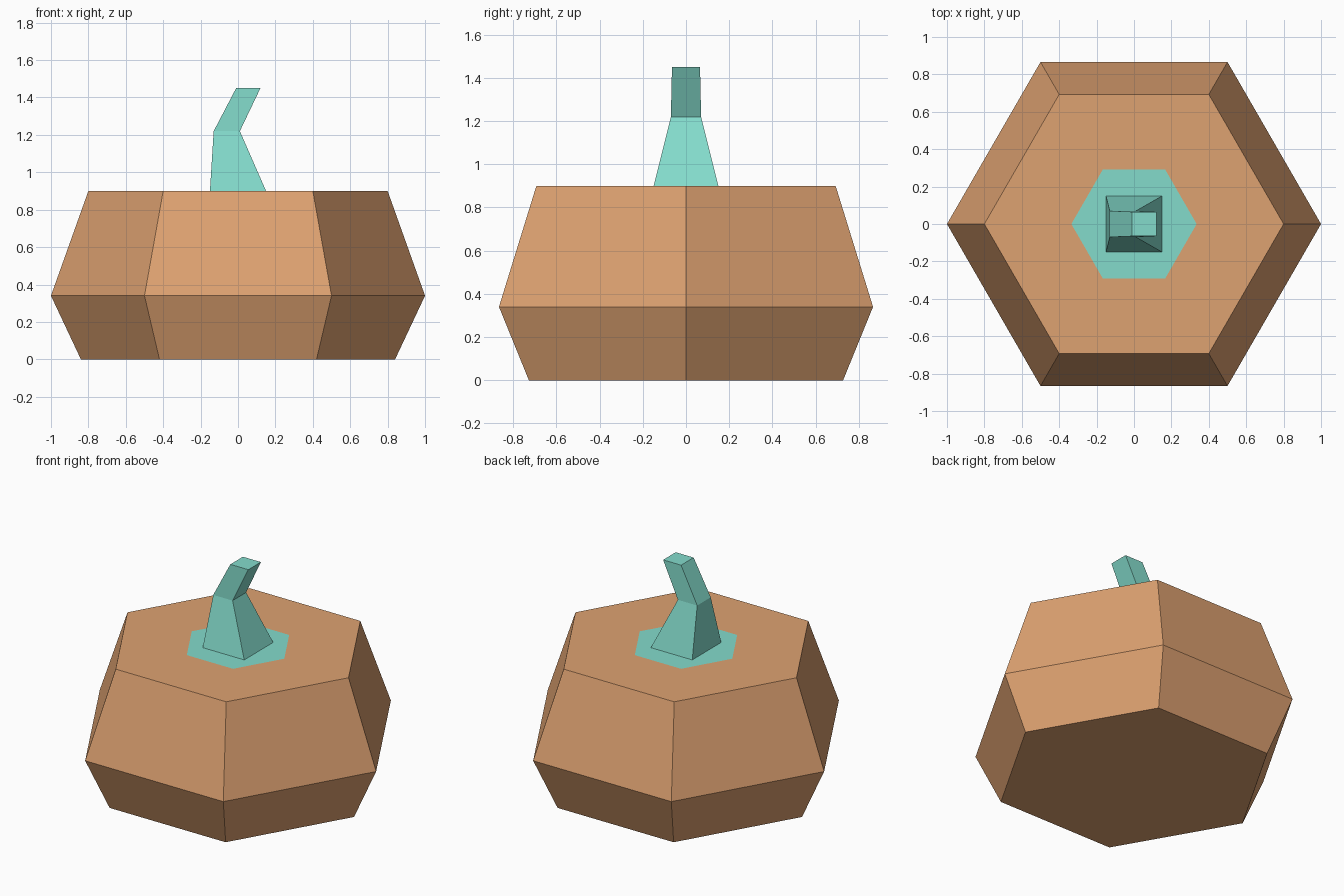
import bpy, bmesh, math

if "Cube" in bpy.data.objects:
    bpy.data.objects.remove(bpy.data.objects["Cube"])


def material(name, rgb):
    m = bpy.data.materials.new(name)
    m.diffuse_color = (*rgb, 1)
    m.use_nodes = True
    m.node_tree.nodes["Principled BSDF"].inputs["Base Color"].default_value = m.diffuse_color
    return m


orange = material("soft_orange", (0.73, 0.36, 0.165))
mint = material("mint_green", (0.23, 0.71, 0.60))


def hexagon(r, z):
    return [(r * math.cos(i * math.pi / 3), r * math.sin(i * math.pi / 3), z)
            for i in range(6)]


def rectangle(x0, x1, y, z):
    return [(x0, -y, z), (x1, -y, z), (x1, y, z), (x0, y, z)]


def loft(name, rings, mats, painted_ring=None):
    """Skin stacked rings; faces above painted_ring use the second material."""
    bm = bmesh.new()
    loops = [[bm.verts.new(p) for p in ring] for ring in rings]
    n = len(loops[0])
    for a, b in zip(loops, loops[1:]):
        for i in range(n):
            j = (i + 1) % n
            bm.faces.new((a[i], a[j], b[j], b[i]))
    bm.faces.new(loops[0][::-1])
    cap = bm.faces.new(loops[-1])
    if painted_ring is not None:
        cap.material_index = 1
    bm.normal_update()
    mesh = bpy.data.meshes.new(name)
    bm.to_mesh(mesh)
    bm.free()
    for m in mats:
        mesh.materials.append(m)
    obj = bpy.data.objects.new(name, mesh)
    bpy.context.collection.objects.link(obj)
    return obj


# Six-sided pumpkin body, with a flush green patch inset in its top
loft("pumpkin_body",
     [hexagon(0.84, 0), hexagon(1.0, 0.34), hexagon(0.8, 0.9), hexagon(0.335, 0.9)],
     [orange, mint], painted_ring=3)

# Bent, tapering square stem
loft("stem",
     [rectangle(-0.15, 0.15, 0.15, 0.9),
      rectangle(-0.13, 0.01, 0.07, 1.22),
      rectangle(-0.01, 0.12, 0.065, 1.45)],
     [mint])
